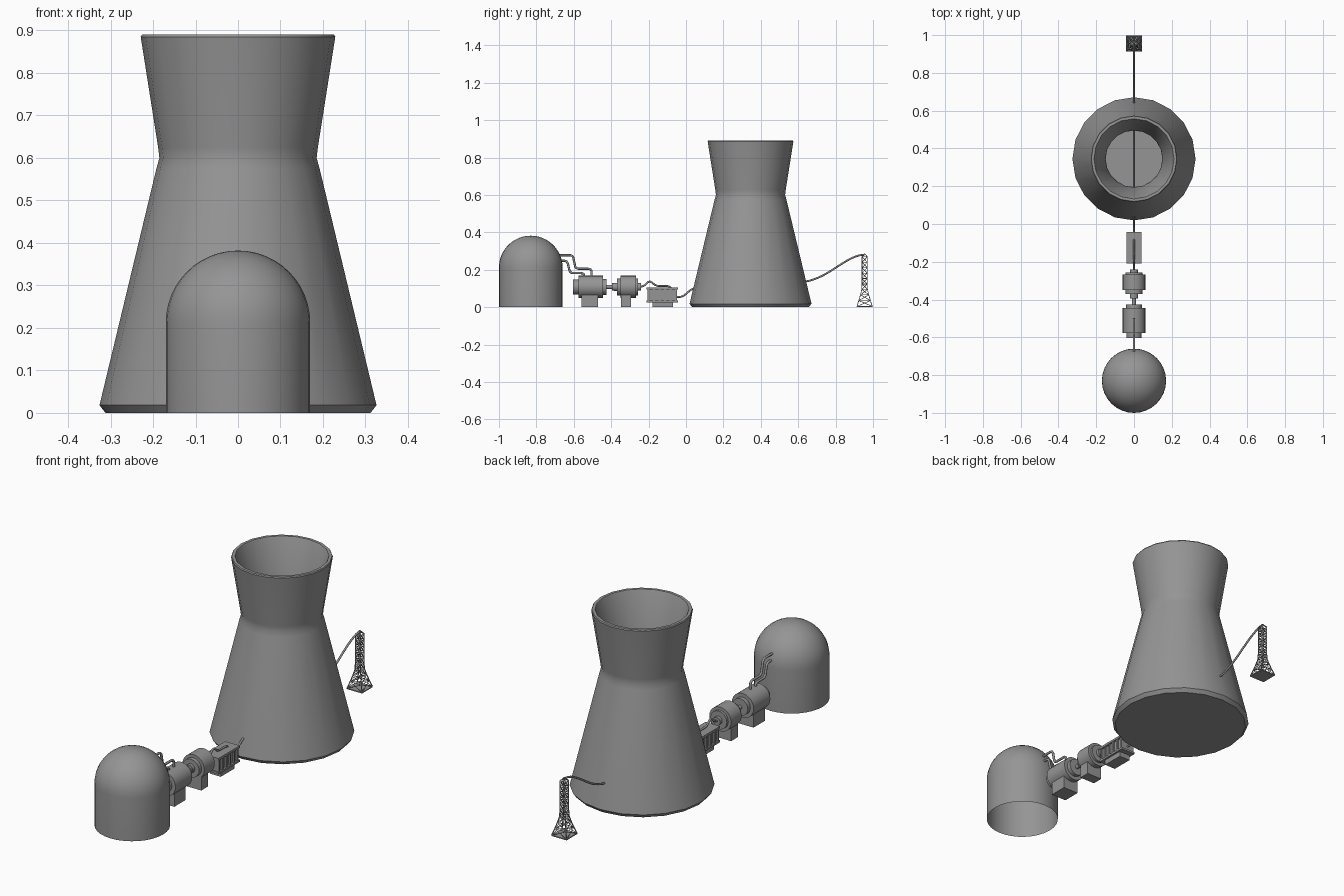
import bpy, bmesh, math
from mathutils import Vector, Matrix

cube = bpy.data.objects.get("Cube")
if cube:
    bpy.data.objects.remove(cube)

grey = bpy.data.materials.new("concrete grey")
grey.use_nodes = True
grey.diffuse_color = (0.3, 0.3, 0.3, 1)
grey.node_tree.nodes["Principled BSDF"].inputs["Base Color"].default_value = (0.3, 0.3, 0.3, 1)


def finish(name, bm, smooth=True):
    bmesh.ops.recalc_face_normals(bm, faces=bm.faces)
    me = bpy.data.meshes.new(name)
    bm.to_mesh(me)
    bm.free()
    ob = bpy.data.objects.new(name, me)
    bpy.context.collection.objects.link(ob)
    me.materials.append(grey)
    if smooth:
        bpy.ops.object.select_all(action='DESELECT')
        ob.select_set(True)
        bpy.context.view_layer.objects.active = ob
        bpy.ops.object.shade_smooth_by_angle(angle=math.radians(32))
    return ob


def lathe(name, profile, centre, segments, along_y=False):
    """Spin (radius, height) points about z, or about y for machines."""
    bm = bmesh.new()
    verts = [bm.verts.new((r, 0, h)) for r, h in profile]
    edges = [bm.edges.new(pair) for pair in zip(verts, verts[1:])]
    bmesh.ops.spin(bm, geom=verts + edges, axis=(0, 0, 1), cent=(0, 0, 0),
                   angle=math.tau, steps=segments)
    bmesh.ops.remove_doubles(bm, verts=bm.verts, dist=1e-5)
    if along_y:
        bmesh.ops.rotate(bm, verts=bm.verts, matrix=Matrix.Rotation(-math.pi / 2, 3, 'X'))
    bmesh.ops.translate(bm, verts=bm.verts, vec=centre)
    return finish(name, bm)


def add_box(bm, x, y, z):
    """Box from (low, high) ranges."""
    size = [b - a for a, b in (x, y, z)]
    mid = [(a + b) / 2 for a, b in (x, y, z)]
    bmesh.ops.create_cube(bm, size=1, matrix=Matrix.Translation(mid) @ Matrix.Diagonal((*size, 1)))


def box(name, x, y, z):
    bm = bmesh.new()
    add_box(bm, x, y, z)
    return finish(name, bm, False)


def machine(name, steps, z):
    """Stepped solid of (radius, y start, y end) cylinders on one axis."""
    profile = [(0, steps[0][1])]
    for r, a, b in steps:
        profile += [(r, a), (r, b)]
    profile.append((0, steps[-1][2]))
    return lathe(name, profile, (0, 0, z), 24, True)


def pipe(name, points, radius, corner=0.018):
    """Pipe in the x = 0 plane with rounded corners."""
    pts = [Vector((0, y, z)) for y, z in points]
    path = [pts[0]]
    for a, b, c in zip(pts, pts[1:], pts[2:]):
        p = b + (a - b).normalized() * min(corner, (a - b).length * 0.49)
        q = b + (c - b).normalized() * min(corner, (c - b).length * 0.49)
        for i in range(5):
            t = i / 4
            path.append(p * (1 - t) ** 2 + b * 2 * t * (1 - t) + q * t * t)
    path.append(pts[-1])
    cu = bpy.data.curves.new(name, 'CURVE')
    cu.dimensions = '3D'
    cu.bevel_depth = radius
    cu.bevel_resolution = 2
    cu.use_fill_caps = True
    spline = cu.splines.new('POLY')
    spline.points.add(len(path) - 1)
    for point, co in zip(spline.points, path):
        point.co = (*co, 1)
    cu.materials.append(grey)
    ob = bpy.data.objects.new(name, cu)
    bpy.context.collection.objects.link(ob)


# Cooling tower: outer wall, rim, inner wall and floor
lathe("cooling_tower", [
    (0, 0), (0.312, 0), (0.326, 0.018), (0.192, 0.575), (0.185, 0.6), (0.188, 0.625),
    (0.229, 0.885), (0.226, 0.89), (0.212, 0.89), (0.209, 0.885),
    (0.155, 0.63), (0.15, 0.6), (0.157, 0.57), (0.29, 0.02), (0, 0.02)],
    (0, 0.345, 0), 20)

# Reactor: open-bottomed cylinder with a hemispherical dome
R, H = 0.17, 0.212
dome = [(R * math.cos(a), H + R * math.sin(a)) for a in [i * math.pi / 24 for i in range(12)]]
lathe("reactor_dome", [(R, 0)] + dome + [(0, H + R)], (0, -0.83, 0), 32)

# Turbine, shaft and generator
AXIS = 0.108
machine("turbine", [(0.04, -0.603, -0.576), (0.06, -0.576, -0.445), (0.042, -0.445, -0.425)], AXIS)
machine("drive_shaft", [(0.01, -0.43, -0.395), (0.02, -0.395, -0.385), (0.01, -0.385, -0.36)], AXIS)
machine("generator", [(0.022, -0.385, -0.37), (0.045, -0.37, -0.35), (0.06, -0.35, -0.268),
                      (0.045, -0.268, -0.256), (0.02, -0.256, -0.24)], AXIS)
box("turbine_base", (-0.042, 0.042), (-0.56, -0.47), (0, 0.075))
box("generator_base", (-0.042, 0.042), (-0.348, -0.294), (0, 0.075))

# Transformer: body with lid, plinth and cooling fins
bm = bmesh.new()
add_box(bm, (-0.03, 0.03), (-0.2, -0.05), (0.03, 0.1))
add_box(bm, (-0.04, 0.04), (-0.21, -0.043), (0.095, 0.106))
add_box(bm, (-0.04, 0.04), (-0.21, -0.043), (0.026, 0.036))
add_box(bm, (-0.03, 0.03), (-0.178, -0.07), (0, 0.03))
for i in range(6):
    y = -0.205 + i * 0.0295
    add_box(bm, (-0.038, 0.038), (y, y + 0.009), (0.03, 0.1))
finish("transformer", bm, False)

# Steam pipes and power cables
pipe("upper_steam_pipe", [(-0.69, 0.278), (-0.605, 0.278), (-0.59, 0.205), (-0.505, 0.205),
                          (-0.505, 0.155)], 0.006)
pipe("lower_steam_pipe", [(-0.69, 0.248), (-0.635, 0.248), (-0.62, 0.182), (-0.545, 0.182),
                          (-0.545, 0.155)], 0.006)
pipe("generator_cable", [(-0.25, 0.108), (-0.225, 0.112), (-0.195, 0.143), (-0.16, 0.113),
                         (-0.09, 0.113), (-0.08, 0.1)], 0.005)
pipe("tower_cable", [(-0.05, 0.055), (-0.015, 0.055), (0.035, 0.105), (0.2, 0.125), (0.64, 0.133),
                     (0.73, 0.165), (0.86, 0.25), (0.92, 0.277), (0.955, 0.28)], 0.005, 0.06)

# Lattice pylon: four legs, rings and crossed braces
PY = 0.955
bm = bmesh.new()


def strut(a, b, r=0.0017):
    a, b = Vector(a), Vector(b)
    turn = (b - a).to_track_quat('Z', 'Y').to_matrix().to_4x4()
    bmesh.ops.create_cone(bm, cap_ends=True, segments=4, radius1=r, radius2=r, depth=(b - a).length,
                          matrix=Matrix.Translation((a + b) / 2) @ turn)


def ring(half, z):
    return [(sx * half, PY + sy * half, z) for sx, sy in ((1, 1), (-1, 1), (-1, -1), (1, -1))]


levels = [(0.041, 0.004), (0.031, 0.035), (0.022, 0.066), (0.015, 0.095)]
levels += [(0.014, 0.095 + 0.029 * i) for i in range(1, 7)]
for low, high in zip(levels, levels[1:]):
    p, q = ring(*low), ring(*high)
    for i in range(4):
        j = (i + 1) % 4
        strut(p[i], q[i], 0.0026)
        strut(p[i], q[j])
        strut(p[j], q[i])
        strut(q[i], q[j])
for corner in ring(*levels[-1]):
    strut(corner, (0, PY, 0.286), 0.0026)
add_box(bm, (-0.042, 0.042), (PY - 0.042, PY + 0.042), (0, 0.005))
finish("pylon", bm, False)
